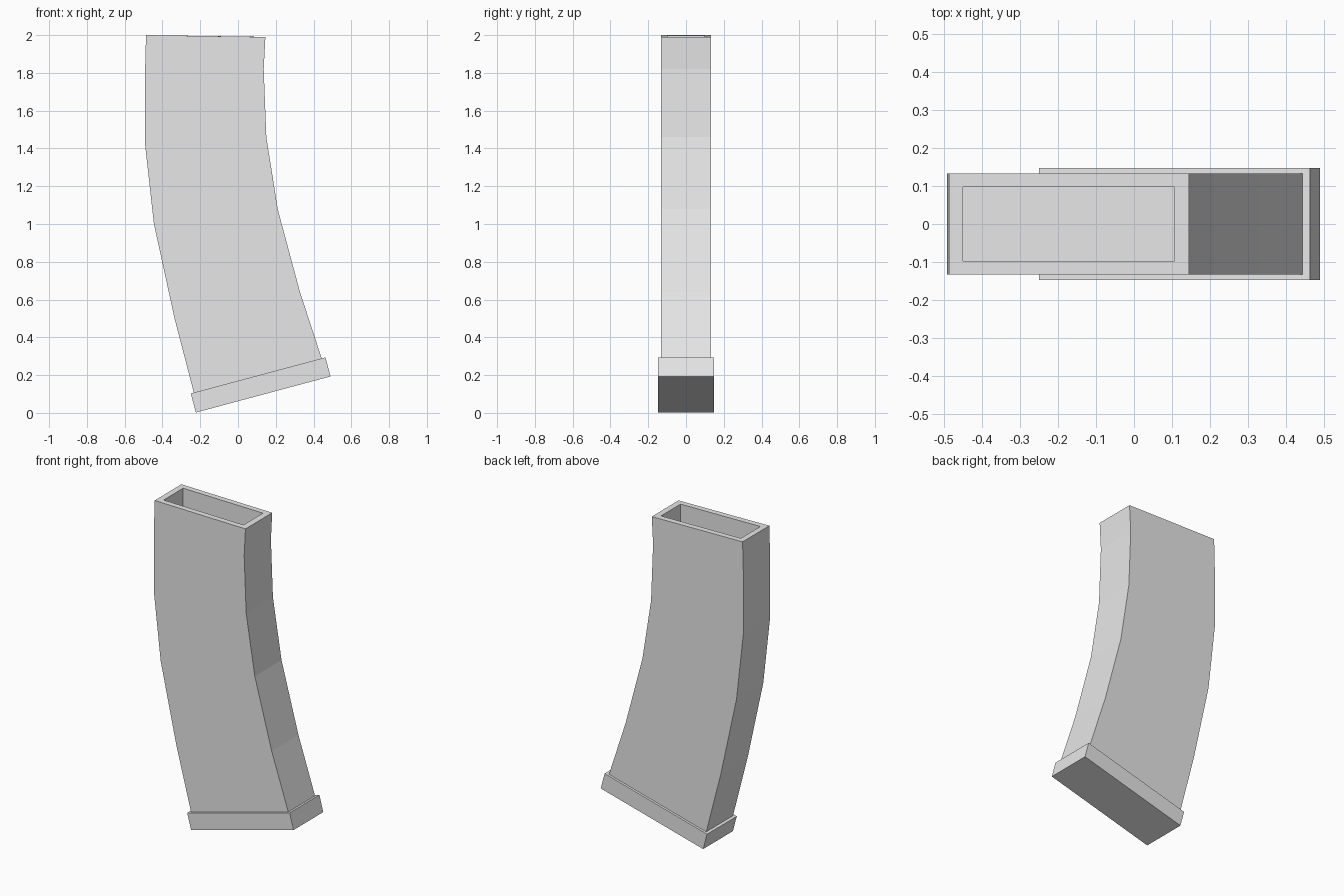
import bpy
import bmesh
from mathutils import Vector

cube = bpy.data.objects.get("Cube")
if cube:
    bpy.data.objects.remove(cube, do_unlink=True)

# Single grey finish
GREY = (0.8, 0.8, 0.8, 1.0)
grey = bpy.data.materials.new("plain grey")
grey.use_nodes = True
grey.diffuse_color = GREY
grey.node_tree.nodes["Principled BSDF"].inputs["Base Color"].default_value = GREY


def make_ring(bm, left, right, half_depth):
    """Four corners of a cross-section running from left to right."""
    corners = [(left, -1), (right, -1), (right, 1), (left, 1)]
    return [bm.verts.new((p[0], s * half_depth, p[1])) for p, s in corners]


def loft(name, sections):
    """Skin rectangular sections (left, right, half depth) and cap both ends."""
    bm = bmesh.new()
    rings = [make_ring(bm, *section) for section in sections]
    for a, b in zip(rings, rings[1:]):
        for i in range(4):
            j = (i + 1) % 4
            bm.faces.new((a[i], a[j], b[j], b[i]))
    bm.faces.new(rings[0])
    bm.faces.new(rings[-1])
    bmesh.ops.recalc_face_normals(bm, faces=bm.faces)
    mesh = bpy.data.meshes.new(name)
    bm.to_mesh(mesh)
    bm.free()
    mesh.materials.append(grey)
    obj = bpy.data.objects.new(name, mesh)
    bpy.context.collection.objects.link(obj)
    return obj


# Curved hollow body: the loft starts on the cavity floor, climbs the inner
# walls to the rim, then runs down the outside to the base
HALF_DEPTH = 0.133
CAVITY_HALF = 0.097
cavity = [
    ((-0.452, 1.5), (0.106, 1.5)),
    ((-0.45, 1.999), (0.106, 1.991)),
]
outside = [
    ((-0.487, 2.0), (0.145, 1.99)),
    ((-0.492, 1.81), (0.136, 1.82)),
    ((-0.493, 1.43), (0.15, 1.46)),
    ((-0.445, 1.0), (0.21, 1.08)),
    ((-0.336, 0.5), (0.328, 0.64)),
    ((-0.232, 0.1), (0.446, 0.28)),
]
loft("curved_body",
     [(l, r, CAVITY_HALF) for l, r in cavity]
     + [(l, r, HALF_DEPTH) for l, r in outside])

# Tilted base plate, slightly wider than the body
top_left, top_right = Vector((-0.25, 0.103)), Vector((0.463, 0.294))
drop = Vector((0.027, -0.101))
loft("base_plate", [
    (top_left, top_right, 0.148),
    (top_left + drop, top_right + drop, 0.148),
])
